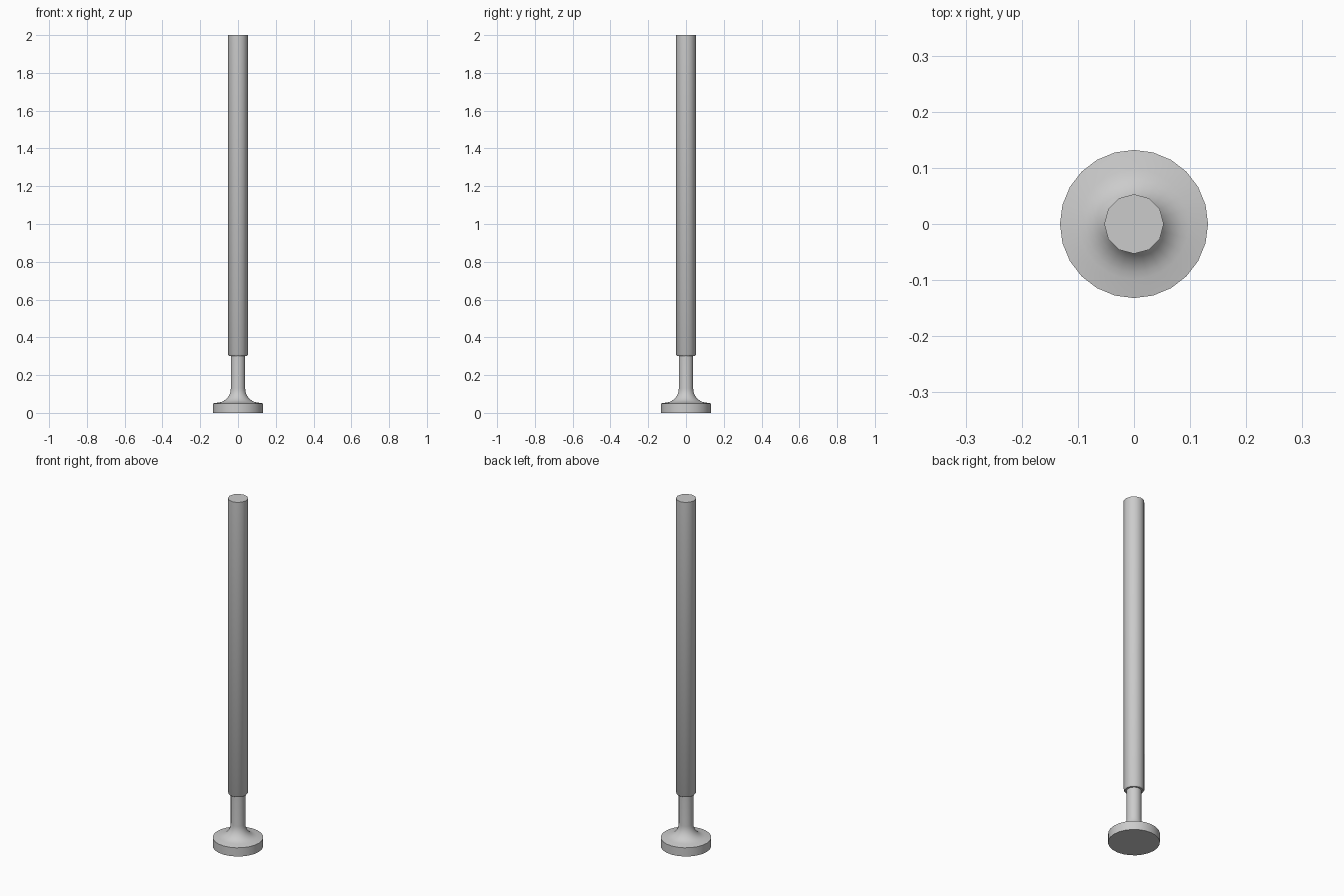
import bpy, bmesh, math

cube = bpy.data.objects.get("Cube")
if cube:
    bpy.data.objects.remove(cube, do_unlink=True)

metal = bpy.data.materials.new("grey metal")
metal.use_nodes = True
grey = (0.6, 0.6, 0.6, 1)
metal.diffuse_color = grey
metal.node_tree.nodes["Principled BSDF"].inputs["Base Color"].default_value = grey


def lathe(name, profile, sides):
    """Revolve (radius, height) points about z and cap both ends."""
    bm = bmesh.new()
    rings = []
    for r, z in profile:
        angles = [math.tau * i / sides for i in range(sides)]
        rings.append([bm.verts.new((r * math.cos(a), r * math.sin(a), z)) for a in angles])
    for low, high in zip(rings, rings[1:]):
        for i in range(sides):
            j = (i + 1) % sides
            bm.faces.new((low[i], low[j], high[j], high[i]))
    bm.faces.new(rings[0][::-1])
    bm.faces.new(rings[-1])
    mesh = bpy.data.meshes.new(name)
    bm.to_mesh(mesh)
    bm.free()
    mesh.materials.append(metal)
    obj = bpy.data.objects.new(name, mesh)
    bpy.context.collection.objects.link(obj)
    bpy.ops.object.select_all(action="DESELECT")
    obj.select_set(True)
    bpy.context.view_layer.objects.active = obj
    bpy.ops.object.shade_smooth_by_angle(angle=math.radians(40))
    return obj


# Foot disc with a concave flare rising into the thin stem
neck, flare_r, flare_h, rim = 0.038, 0.07, 0.075, 0.05
foot = [(0.132, 0), (0.132, rim)]
for k in range(9):
    a = math.radians(8 + 82 * k / 8)
    foot.append((neck + flare_r * (1 - math.sin(a)), rim + 0.005 + flare_h * (1 - math.cos(a))))
foot.append((neck, 0.32))
lathe("foot_and_stem", foot, 24)

# Long faceted tube with a small chamfer at its lower end
lathe("upper_tube", [(0.048, 0.302), (0.053, 0.309), (0.053, 2)], 12)
